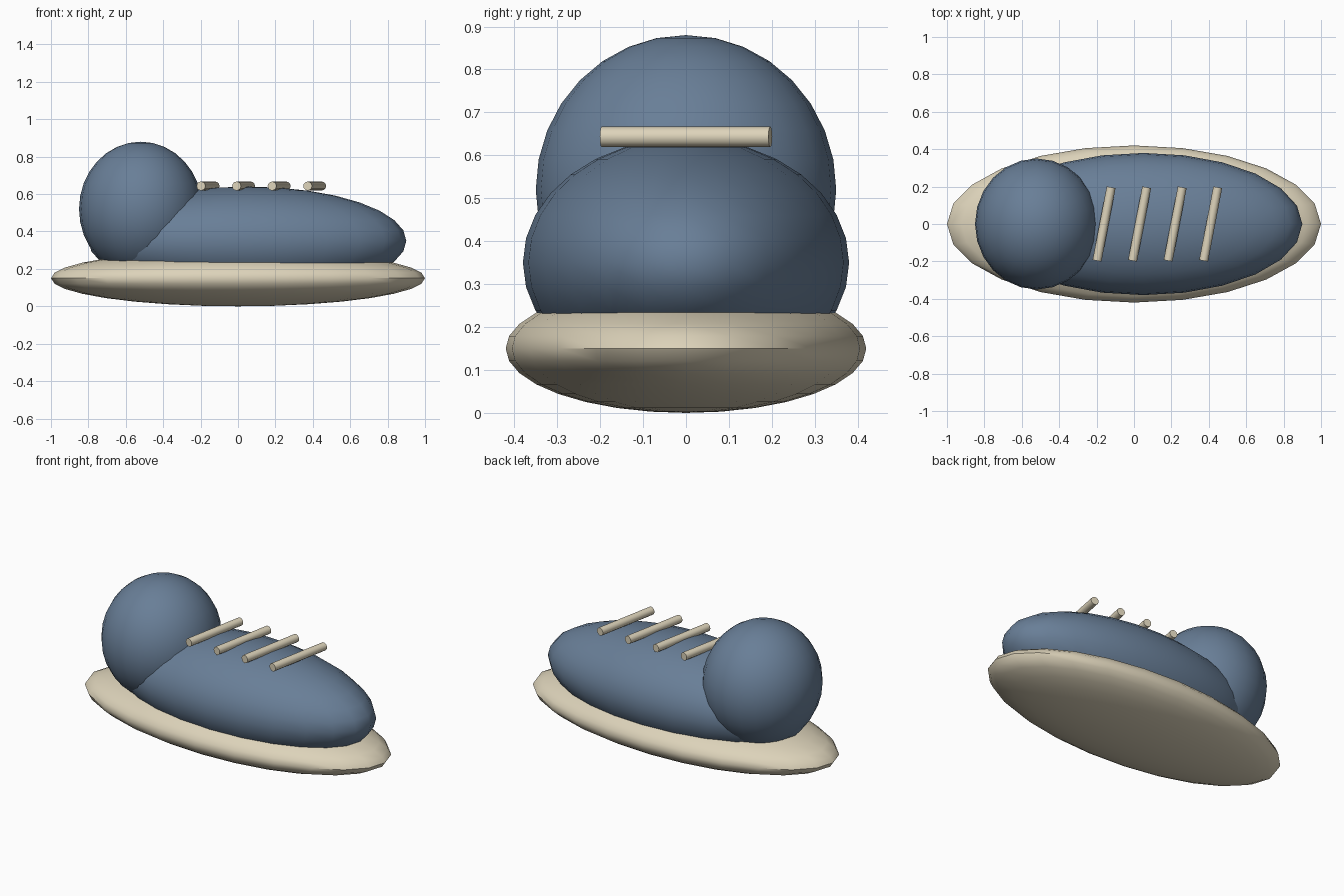
import bpy, math

if "Cube" in bpy.data.objects:
    bpy.data.objects.remove(bpy.data.objects["Cube"])


def material(name, color):
    m = bpy.data.materials.new(name)
    m.diffuse_color = (*color, 1.0)
    m.use_nodes = True
    m.node_tree.nodes["Principled BSDF"].inputs["Base Color"].default_value = m.diffuse_color
    return m


blue = material("slate blue", (0.14, 0.21, 0.31))
cream = material("cream", (0.72, 0.65, 0.49))


def finish(name, mat):
    ob = bpy.context.object
    ob.name = name
    ob.data.materials.append(mat)
    bpy.ops.object.transform_apply(location=False, rotation=False, scale=True)
    bpy.ops.object.shade_smooth_by_angle(angle=math.radians(40))
    return ob


def ellipsoid(name, center, radii, mat):
    bpy.ops.mesh.primitive_uv_sphere_add(segments=24, ring_count=16, radius=1, location=center)
    bpy.context.object.scale = radii
    return finish(name, mat)


# Sole, upper and heel are overlapping ellipsoids
ellipsoid("sole", (0, 0, 0.15), (1.0, 0.42, 0.15), cream)
ellipsoid("upper", (0.05, 0, 0.35), (0.85, 0.38, 0.29), blue)
ellipsoid("heel", (-0.52, 0, 0.52), (0.33, 0.35, 0.36), blue)

# Four slanted laces across the top
for i in range(4):
    bpy.ops.mesh.primitive_cylinder_add(
        vertices=12, radius=0.024, depth=0.4,
        location=(-0.16 + 0.19 * i, 0, 0.643),
        rotation=(math.pi / 2, 0, -0.19))
    finish(f"lace_{i + 1}", cream)
